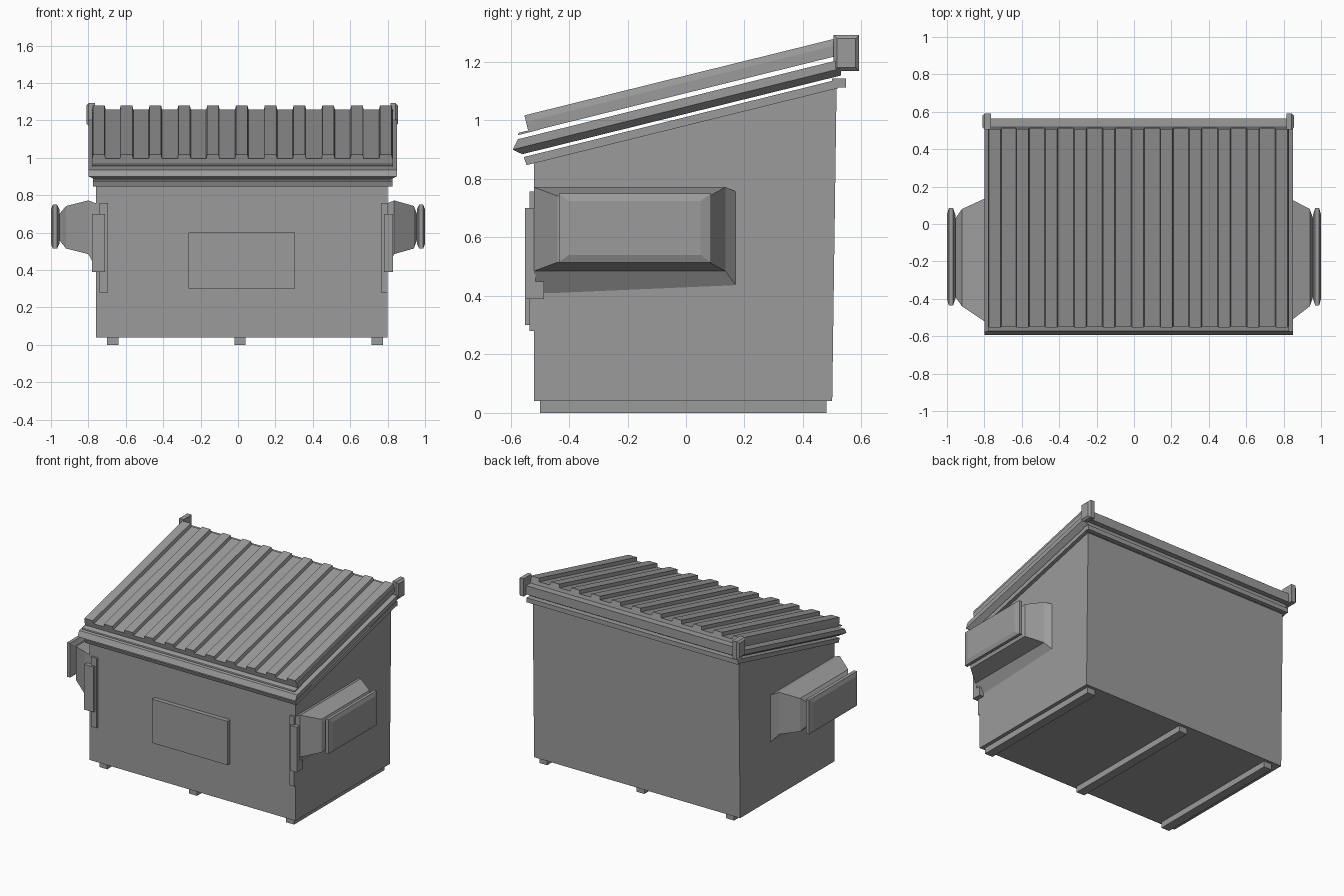
import bpy, bmesh

cube = bpy.data.objects.get("Cube")
if cube:
    bpy.data.objects.remove(cube)

steel = bpy.data.materials.new("grey steel")
steel.use_nodes = True
GREY = (0.33, 0.33, 0.33, 1)
steel.diffuse_color = GREY
steel.node_tree.nodes["Principled BSDF"].inputs["Base Color"].default_value = GREY

SLOPE = 0.247  # rise of the lid towards the back
MID = 0.02     # middle of the bin in x


def loft(name, rings):
    """Closed solid through a list of rings with equal point counts."""
    bm = bmesh.new()
    loops = [[bm.verts.new(p) for p in ring] for ring in rings]
    n = len(loops[0])
    for a, b in zip(loops, loops[1:]):
        for i in range(n):
            j = (i + 1) % n
            bm.faces.new((a[i], a[j], b[j], b[i]))
    bm.faces.new(loops[0])
    bm.faces.new(loops[-1])
    bmesh.ops.recalc_face_normals(bm, faces=bm.faces)
    mesh = bpy.data.meshes.new(name)
    bm.to_mesh(mesh)
    bm.free()
    mesh.materials.append(steel)
    obj = bpy.data.objects.new(name, mesh)
    bpy.context.collection.objects.link(obj)
    return obj


def flat(x0, x1, y0, y1, z, slope=0):
    """Rectangular ring whose height is z at y = 0."""
    return [(x, y, z + slope * y) for x, y in ((x0, y0), (x1, y0), (x1, y1), (x0, y1))]


def box(name, x0, x1, y0, y1, z0, z1):
    return loft(name, [flat(x0, x1, y0, y1, z0), flat(x0, x1, y0, y1, z1)])


def upright(x, y0, y1, z0, z1, drop=0):
    """Rectangular ring facing sideways; drop lowers its front bottom corner."""
    return [(x, y0, z0 - drop), (x, y1, z0), (x, y1, z1), (x, y0, z1)]


# Tapered container with a sloping top
loft("container", [flat(-0.76, 0.80, -0.52, 0.50, 0.04),
                   flat(-0.76, 0.80, -0.52, 0.515, 0.985, SLOPE)])

# Skids under the floor
for name, x in (("right", -0.67), ("middle", 0.01), ("left", 0.745)):
    box(name + "_skid", x - 0.03, x + 0.03, -0.50, 0.48, 0, 0.045)

# Rim around the opening, with a level ledge at the back
loft("rim", [flat(-0.775, 0.825, -0.545, 0.52, 0.982, SLOPE),
             flat(-0.775, 0.825, -0.555, 0.515, 1.012, SLOPE)])
box("rear_ledge", -0.775, 0.825, 0.50, 0.547, 1.112, 1.143)

# Lid frame, chamfered underneath
loft("lid_frame", [flat(-0.765, 0.815, -0.56, 0.53, 1.023, SLOPE),
                   flat(-0.80, 0.85, -0.593, 0.53, 1.047, SLOPE),
                   flat(-0.80, 0.85, -0.575, 0.51, 1.078, SLOPE)])

# Corrugated lid: raised ribs on a sheet
profile = [(-0.78, 1.095), (-0.78, 1.13)]
for i in range(11):
    c = MID + (i - 5) * 0.154
    if i == 0:
        c += 0.006
    profile += [(c - 0.036, 1.13), (c - 0.031, 1.152), (c + 0.031, 1.152), (c + 0.036, 1.13)]
profile += [(0.83, 1.13), (0.83, 1.095)]


def lid_section(y):
    return [(x, y - (z - 1.12) * SLOPE, z + y * SLOPE) for x, z in profile]


loft("ribbed_lid", [lid_section(-0.545), lid_section(0.515)])
loft("lid_lip", [flat(-0.78, 0.83, -0.575, -0.50, 1.092, SLOPE),
                 flat(-0.78, 0.83, -0.572, -0.50, 1.099, SLOPE)])

# Hinge bar with bevelled end plates
box("hinge_bar", -0.79, 0.84, 0.505, 0.565, 1.175, 1.235)
for name, inner, outer in (("right", -0.765, -0.81), ("left", 0.815, 0.855)):
    edge = outer + (0.012 if outer < 0 else -0.012)
    loft(name + "_hinge_plate", [upright(inner, 0.505, 0.592, 1.17, 1.292),
                                 upright(edge, 0.505, 0.592, 1.17, 1.292),
                                 upright(outer, 0.517, 0.58, 1.182, 1.28)])

# Lifting pockets: flared mount, narrow neck and end plate
for name, xs in (("right", (-0.755, -0.80, -0.92, -0.955, -0.967, -0.99, -1.0)),
                 ("left", (0.795, 0.835, 0.94, 0.957, 0.969, 0.99, 1.0))):
    root, flare, end, neck, inner, rim, tip = xs
    loft(name + "_pocket", [upright(root, -0.52, 0.175, 0.43, 0.755, 0.03),
                            upright(flare, -0.52, 0.135, 0.485, 0.772),
                            upright(end, -0.44, 0.08, 0.515, 0.742),
                            upright(neck, -0.39, 0.03, 0.56, 0.70),
                            upright(inner, -0.39, 0.03, 0.56, 0.70)])
    loft(name + "_pocket_plate", [upright(neck, -0.40, 0.05, 0.54, 0.725),
                                  upright(inner, -0.435, 0.085, 0.515, 0.75),
                                  upright(rim, -0.435, 0.085, 0.515, 0.75),
                                  upright(tip, -0.40, 0.05, 0.54, 0.725)])

# Guide strips on the front corners, with a foot wrapping the side
for name, outer, inner, s0, s1 in (("right", -0.78, -0.71, -0.74, -0.695),
                                   ("left", 0.78, 0.83, 0.765, 0.80)):
    box(name + "_guide", outer, inner, -0.55, -0.515, 0.39, 0.70)
    box(name + "_guide_strip", s0, s1, -0.535, -0.515, 0.28, 0.757)
    box(name + "_guide_foot", outer, inner, -0.55, -0.485, 0.39, 0.45)

# Raised panel on the front
box("front_panel", -0.265, 0.305, -0.55, -0.515, 0.30, 0.60)
